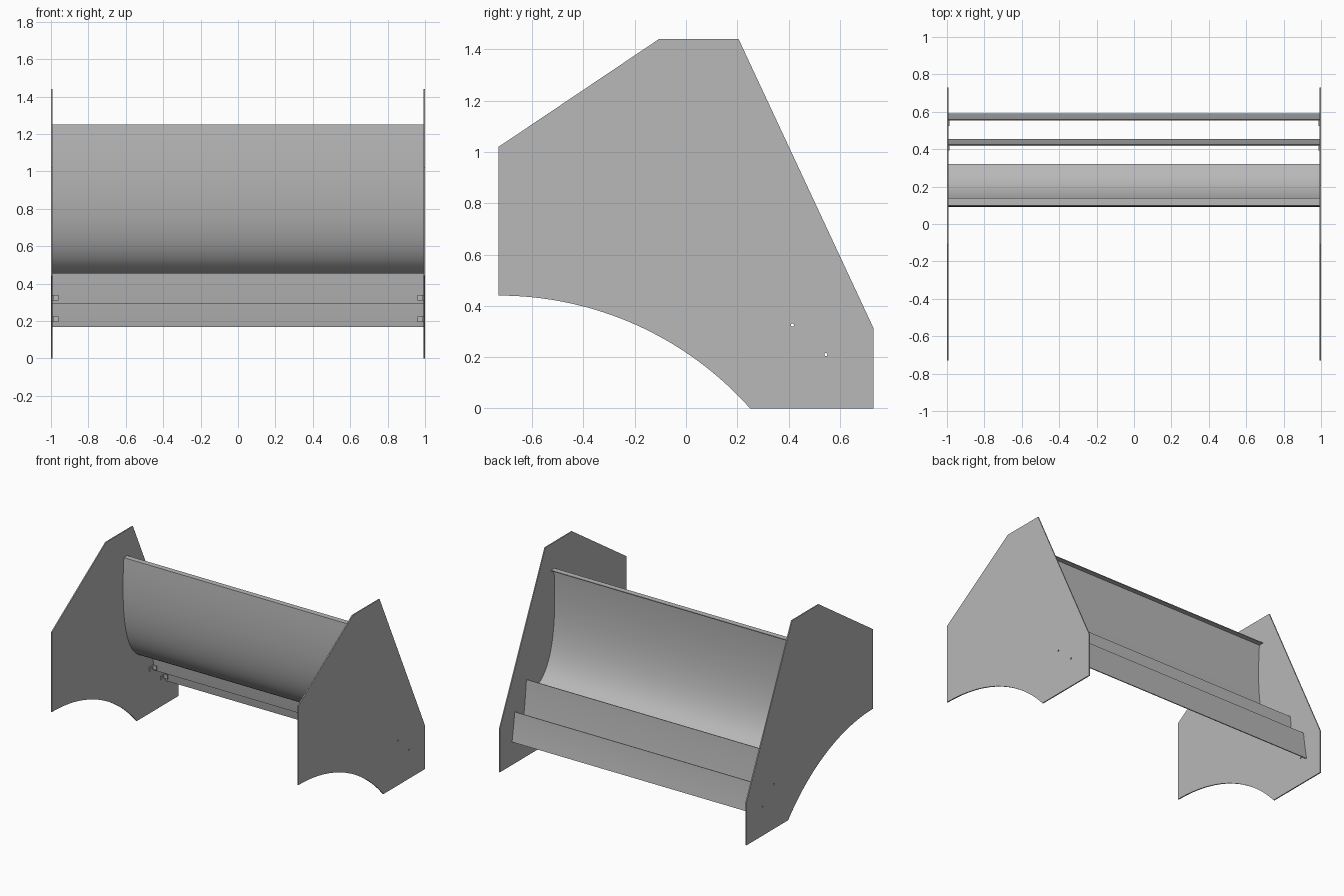
import bpy, bmesh, math
from mathutils import Vector

cube = bpy.data.objects.get("Cube")
if cube:
    bpy.data.objects.remove(cube, do_unlink=True)

metal = bpy.data.materials.new("grey_sheet_metal")
metal.use_nodes = True
COLOUR = (0.48, 0.48, 0.48, 1)
metal.diffuse_color = COLOUR
metal.node_tree.nodes["Principled BSDF"].inputs["Base Color"].default_value = COLOUR

PLATE = 0.008            # side plate thickness
INNER = 1 - PLATE        # inner face of the side plates
SHEET = 0.006            # sheet thickness


def prism(name, outline, x0, x1):
    """Extrude a closed (y, z) outline from x0 to x1."""
    bm = bmesh.new()
    face = bm.faces.new([bm.verts.new((x0, y, z)) for y, z in outline])
    ext = bmesh.ops.extrude_face_region(bm, geom=[face])
    verts = [v for v in ext["geom"] if isinstance(v, bmesh.types.BMVert)]
    bmesh.ops.translate(bm, verts=verts, vec=(x1 - x0, 0, 0))
    bmesh.ops.recalc_face_normals(bm, faces=bm.faces)
    mesh = bpy.data.meshes.new(name)
    bm.to_mesh(mesh)
    bm.free()
    mesh.materials.append(metal)
    obj = bpy.data.objects.new(name, mesh)
    bpy.context.collection.objects.link(obj)
    return obj


def bezier(p0, p1, p2, p3, steps):
    p = [Vector(q) for q in (p0, p1, p2, p3)]
    pts = []
    for i in range(steps + 1):
        t = i / steps
        s = 1 - t
        pts.append(p[0]*s**3 + 3*p[1]*s*s*t + 3*p[2]*s*t*t + p[3]*t**3)
    return pts


def thicken(path):
    """Closed outline of a thin sheet, thickened towards the back."""
    back = []
    for i, p in enumerate(path):
        d = (path[min(i + 1, len(path) - 1)] - path[max(i - 1, 0)]).normalized()
        back.append(p + Vector((-d.y, d.x)) * SHEET)
    return list(path) + back[::-1]


def smooth(obj):
    bpy.ops.object.select_all(action='DESELECT')
    obj.select_set(True)
    bpy.context.view_layer.objects.active = obj
    bpy.ops.object.shade_smooth_by_angle(angle=math.radians(30))


# Pin holes shared by the side plates and the brackets
holes = [(0.415, 0.325), (0.545, 0.21)]
cutters = []
for y, z in holes:
    ring = [(y + 0.006 * math.cos(a * math.pi / 6), z + 0.006 * math.sin(a * math.pi / 6))
            for a in range(12)]
    cut = prism("hole_cutter", ring, -1.1, 1.1)
    cut.hide_render = True
    cut.hide_viewport = True
    cut.display_type = 'WIRE'
    cutters.append(cut)


def drill(obj, cutter):
    mod = obj.modifiers.new("pin_hole", 'BOOLEAN')
    mod.operation = 'DIFFERENCE'
    mod.solver = 'EXACT'
    mod.object = cutter


# Side plates with an arched lower edge
R, FRONT, ARCH = 1.311, -0.73, 0.44
sweep = math.asin(0.98 / R)
arch = [(FRONT + R * math.sin(sweep * i / 32), ARCH - R + R * math.cos(sweep * i / 32))
        for i in range(32, -1, -1)]
arch[0] = (0.25, 0)
side = [(FRONT, 1.02), (-0.105, 1.44), (0.205, 1.44), (0.73, 0.315), (0.73, 0)] + arch
for label, sx in (("left", 1), ("right", -1)):
    plate = prism(label + "_side_plate", side, sx * INNER, sx)
    for cut in cutters:
        drill(plate, cut)

# Curved main panel with a folded lip along its top
curve = bezier((0.1, 1.25), (0.07, 0.85), (0.11, 0.52), (0.32, 0.455), 28)
smooth(prism("curved_panel", thicken(curve), -INNER, INNER))
lip = [(0.1, 1.25), (0.14, 1.25), (0.14, 1.25 - SHEET), (0.1, 1.25 - SHEET)]
prism("panel_top_lip", lip, -INNER, INNER)

# Two lower slats, bottoms leaning to the back
slats = {"upper_slat": (0.418, 0.56, 0.449, 0.295), "lower_slat": (0.553, 0.375, 0.584, 0.167)}
for name, (y0, z0, y1, z1) in slats.items():
    h = (z0 - z1) / 3
    path = bezier((y0, z0), (y0 + 0.007, z0 - h), (y1 - 0.013, z1 + h), (y1, z1), 8)
    smooth(prism(name, thicken(path), -INNER, INNER))

# Small angle brackets holding the slats to the side plates
for (y, z), cut, row in zip(holes, cutters, ("upper", "lower")):
    for label, sx in (("left", 1), ("right", -1)):
        name = label + "_" + row + "_bracket"
        y0, y1, z0, z1 = y - 0.022, y + 0.014, z - 0.015, z + 0.015
        wall = prism(name + "_wall_leaf", [(y0, z0), (y1, z0), (y1, z1), (y0, z1)],
                     sx * (INNER - 0.005), sx * INNER)
        drill(wall, cut)
        prism(name + "_slat_leaf",
              [(y1, z0), (y1 + 0.006, z0), (y1 + 0.006, z1), (y1, z1)],
              sx * 0.96, sx * INNER)
